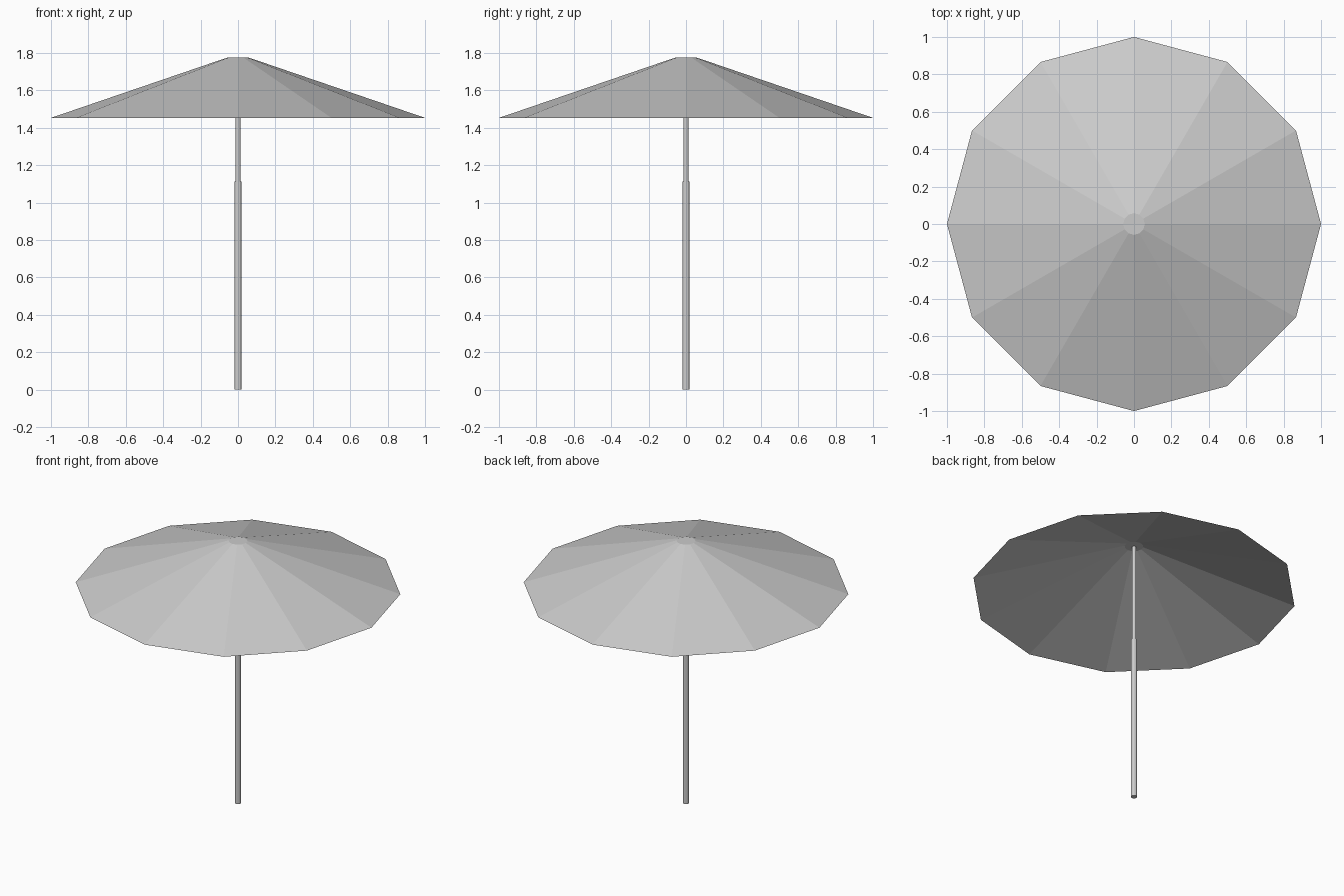
import bpy, bmesh, math

if "Cube" in bpy.data.objects:
    bpy.data.objects.remove(bpy.data.objects["Cube"])

SIDES = 12


def lathe(name, profile, sides=SIDES, cap_start=False, cap_end=False):
    """Spin (radius, z) pairs, listed bottom to top, into a faceted object."""
    bm = bmesh.new()
    rings = []
    for r, z in profile:
        rings.append([bm.verts.new((r * math.cos(2 * math.pi * i / sides),
                                    r * math.sin(2 * math.pi * i / sides), z))
                      for i in range(sides)])
    for low, high in zip(rings, rings[1:]):
        for i in range(sides):
            j = (i + 1) % sides
            bm.faces.new((low[i], low[j], high[j], high[i]))
    if cap_start:
        bm.faces.new(rings[0][::-1])
    if cap_end:
        bm.faces.new(rings[-1])
    mesh = bpy.data.meshes.new(name)
    bm.to_mesh(mesh)
    bm.free()
    obj = bpy.data.objects.new(name, mesh)
    bpy.context.collection.objects.link(obj)
    return obj


# Thin open canopy with a small flat top
lathe("canopy", [(1.0, 1.453), (0.058, 1.775)], cap_end=True)

# Thick lower pole and thinner upper pole that slides into it
lower_pole = lathe("lower_pole", [(0.019, 0.0), (0.019, 1.113)],
                   cap_start=True, cap_end=True)
upper_pole = lathe("upper_pole", [(0.0135, 1.10), (0.0135, 1.77)],
                   cap_start=True, cap_end=True)
